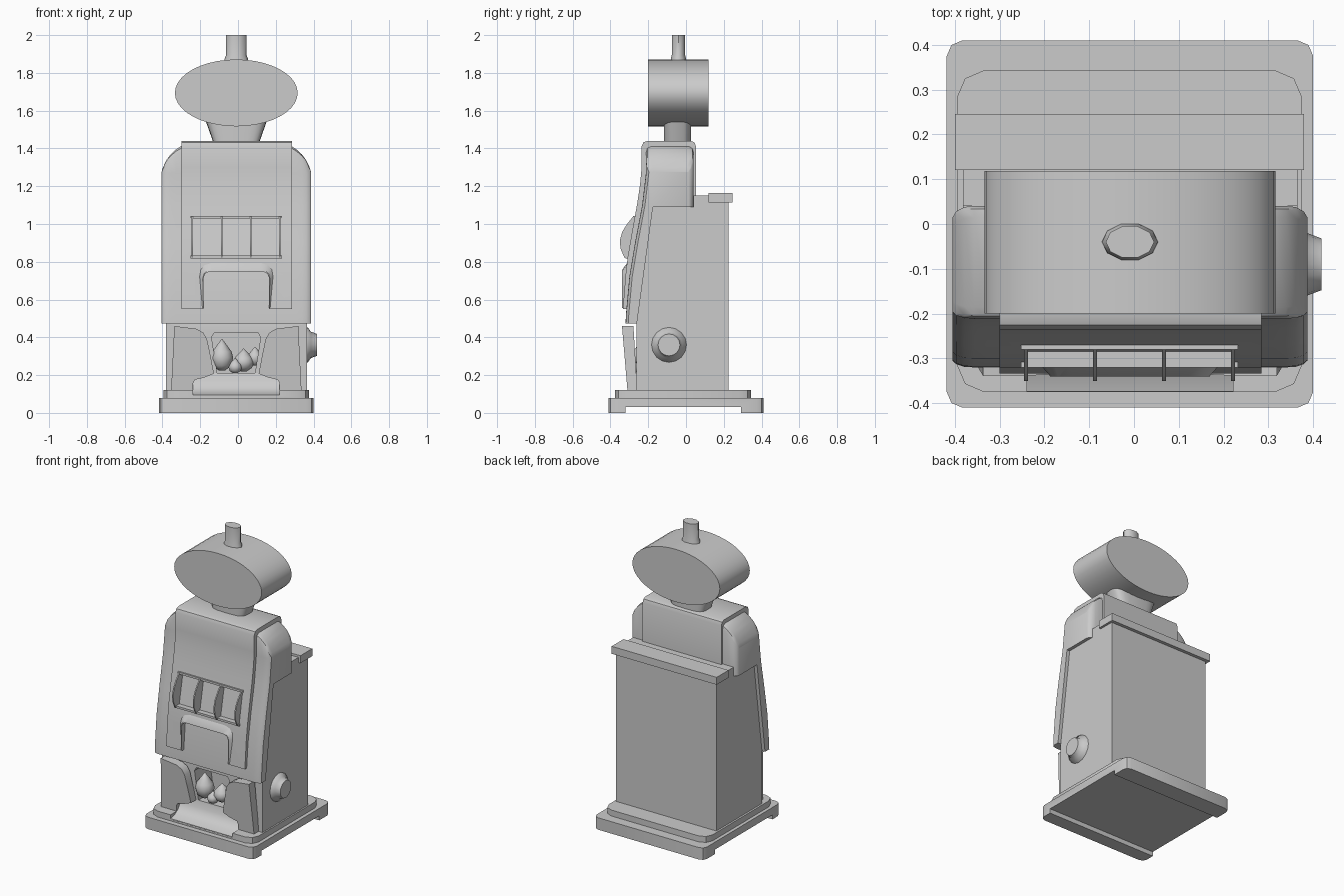
import bpy, bmesh, math
from mathutils import Vector

cube = bpy.data.objects.get("Cube")
if cube:
    bpy.data.objects.remove(cube, do_unlink=True)

grey = bpy.data.materials.new("light grey")
grey.use_nodes = True
grey.diffuse_color = (0.6, 0.6, 0.6, 1)
grey.node_tree.nodes["Principled BSDF"].inputs["Base Color"].default_value = (0.6, 0.6, 0.6, 1)
CX = -0.009  # middle of the cabinet


def place(axis, u, v, w):
    """Point from two profile coordinates and a distance along the axis."""
    return {"x": Vector((w, u, v)), "y": Vector((u, w, v)), "z": Vector((u, v, w))}[axis]


def smooth(ob, angle=35):
    bpy.ops.object.select_all(action="DESELECT")
    ob.select_set(True)
    bpy.context.view_layer.objects.active = ob
    bpy.ops.object.shade_smooth_by_angle(angle=math.radians(angle))


def skin(name, rings, angle=35):
    """Closed solid through matching rings of points."""
    bm = bmesh.new()
    loops = [[bm.verts.new(p) for p in ring] for ring in rings]
    n = len(loops[0])
    for a, b in zip(loops, loops[1:]):
        for i in range(n):
            j = (i + 1) % n
            bm.faces.new((a[i], a[j], b[j], b[i]))
    bm.faces.new(loops[0])
    bm.faces.new(loops[-1])
    bmesh.ops.recalc_face_normals(bm, faces=bm.faces)
    mesh = bpy.data.meshes.new(name)
    bm.to_mesh(mesh)
    bm.free()
    ob = bpy.data.objects.new(name, mesh)
    bpy.context.collection.objects.link(ob)
    mesh.materials.append(grey)
    smooth(ob, angle)
    return ob


def prism(name, axis, pts, a, b):
    return skin(name, [[place(axis, u, v, w) for u, v in pts] for w in (a, b)])


def mirrored(half):
    """Full outline from its left half."""
    return [(CX + x, z) for x, z in half] + [(CX - x, z) for x, z in reversed(half)]


def box(name, x, y, z):
    return prism(name, "z", [(x[0], y[0]), (x[1], y[0]), (x[1], y[1]), (x[0], y[1])], *z)


def loft(name, axis, centre, rings, n=24, power=1, angle=35):
    """Oval rings (distance, radius, radius); power below 1 squares them off."""
    def curve(t):
        return math.copysign(abs(t) ** power, t)
    steps = [2 * math.pi * i / n for i in range(n)]
    return skin(name, [[place(axis, centre[0] + ru * curve(math.cos(t)),
                              centre[1] + rv * curve(math.sin(t)), w) for t in steps]
                       for w, ru, rv in rings], angle)


def plate(name, x, y, z, c):
    """Slab with rounded vertical corners."""
    pts = []
    for px, py, sx, sy in ((x[1], y[1], 1, 1), (x[0], y[1], -1, 1), (x[0], y[0], -1, -1), (x[1], y[0], 1, -1)):
        corner = [(px, py - sy * c), (px - sx * c * 0.3, py - sy * c * 0.3), (px - sx * c, py)]
        pts += corner if sx * sy > 0 else corner[::-1]
    return prism(name, "z", pts, *z)


def cut(cutter, *parts):
    """Subtract the cutter from each part, then throw the cutter away."""
    for ob in parts:
        bpy.context.view_layer.objects.active = ob
        mod = ob.modifiers.new("cut", "BOOLEAN")
        mod.object, mod.operation, mod.solver = cutter, "DIFFERENCE", "EXACT"
        bpy.ops.object.modifier_apply(modifier=mod.name)
        smooth(ob)
    bpy.data.objects.remove(cutter, do_unlink=True)


# Base slab with front and back feet, and the plinth on it
base = plate("base", (-0.418, 0.40), (-0.41, 0.41), (0, 0.08), 0.035)
cut(box("channel", (-1, 1), (-0.32, 0.29), (-0.1, 0.03)), base)
plinth = plate("plinth", (-0.395, 0.375), (-0.375, 0.343), (0.08, 0.12), 0.06)

# Cabinet body with payout opening
body = prism("cabinet_body", "x", [(0.224, 0.12), (0.224, 1.15), (0.04, 1.15), (0.04, 1.09),
             (-0.175, 1.09), (-0.262, 0.475), (-0.262, 0.12)], -0.382, 0.365)
cut(prism("hole", "y", [(-0.11, 0.21), (0.09, 0.21), (0.12, 0.40), (0.105, 0.425),
          (-0.125, 0.425), (-0.14, 0.40)], -0.5, -0.1), body)
box("back_lip", (-0.40, 0.38), (0.12, 0.246), (1.115, 1.165))

# Upper housing: the side profile repeated across the width, sinking at the rounded shoulders
back = [(0.04, 1.09), (0.04, 1.385), (0.034, 1.408), (0.015, 1.42)]
front = [(-0.185, 1.42), (-0.205, 1.408), (-0.211, 1.385), (-0.212, 1.27), (-0.232, 1.10),
         (-0.27, 0.90), (-0.30, 0.72), (-0.318, 0.52), (-0.32, 0.473)]
under = [(-0.26, 0.473), (-0.175, 1.09)]
shoulder = [(0.396, 1.275, 0.025), (0.388, 1.3, 0.012), (0.37, 1.338, 0.002), (0.348, 1.368, 0),
            (0.32, 1.394, 0), (0.288, 1.415, 0)]
rings = []
for s, stations in ((-1, shoulder), (1, shoulder[::-1])):
    for x, top, inset in stations:
        ring = [(y - inset, z) for y, z in back] + [(y + inset * 0.6, z) for y, z in front] + under
        rings.append([Vector((CX + s * x, y, z if z < 1.27 else 1.27 + (z - 1.27) * (top - 1.27) / 0.15))
                      for y, z in ring])
housing = skin("upper_housing", rings)

# Raised centre panel running over the top
panel = prism("centre_panel", "x", [(0.053, 1.10), (0.053, 1.41), (0.045, 1.432), (0.025, 1.44),
              (-0.205, 1.44), (-0.226, 1.432), (-0.235, 1.41), (-0.235, 1.30), (-0.243, 1.21),
              (-0.258, 1.11), (-0.287, 0.95), (-0.308, 0.83), (-0.32, 0.73), (-0.334, 0.55),
              (-0.22, 0.55), (-0.1, 1.10)], -0.30, 0.285)

# Flared lip around the notch at the panel's bottom
lip_outer = [(0.20, 0.555), (0.205, 0.73), (0.195, 0.765), (0.17, 0.79), (0.13, 0.80)]
lip_inner = [(0.174, 0.555), (0.178, 0.71), (0.172, 0.735), (0.16, 0.748), (0.13, 0.754)]
lip = skin("notch_lip", [[Vector((x, y, z)) for x, z in mirrored(half)]
                         for half, y in ((lip_outer, -0.308), (lip_inner, -0.34))])
notch = [(0.173, 0.5), (0.173, 0.715), (0.165, 0.737), (0.145, 0.747)]
cut(prism("notch", "y", mirrored(notch), -0.5, -0.2), panel, lip)

# Window with a leaning back and curved dividers between the reels
cut(prism("window", "x", [(-0.5, 0.83), (-0.5, 1.03), (-0.245, 1.03), (-0.285, 0.83)], -0.245, 0.225),
    panel, housing)
arc = [(-0.23, 1.04), (-0.28, 1.04), (-0.312, 1.0), (-0.337, 0.96), (-0.35, 0.915),
       (-0.347, 0.87), (-0.325, 0.82), (-0.23, 0.82)]
for i in range(4):
    x = -0.241 + 0.154 * i
    prism(f"reel_divider_{i + 1}", "x", arc, x - 0.004, x + 0.004)
box("window_top_rim", (-0.252, 0.232), (-0.28, -0.24), (1.028, 1.042))
box("window_bottom_rim", (-0.252, 0.232), (-0.32, -0.27), (0.818, 0.832))

# Leaning lower front covers either side of the payout
cover = [(0.345, 0.12), (0.328, 0.46), (0.21, 0.445), (0.175, 0.425), (0.155, 0.39),
         (0.14, 0.32), (0.115, 0.19), (0.115, 0.12)]
covers = [skin(f"{name}_lower_cover",
               [[Vector((CX + s * x, y - k * (z - 0.12), z)) for x, z in cover]
                for y, k in ((-0.31, 0.085), (-0.258, 0.06))])
          for name, s in (("left", 1), ("right", -1))]

# Payout tray sunk into the covers and plinth, with a curved ramp as its floor
tray = [(0.23, 0.09), (0.23, 0.155), (0.22, 0.175), (0.17, 0.187), (0.10, 0.215)]
cut(prism("tray_recess", "y", mirrored(tray), -0.5, -0.2625), plinth, *covers)
ramp = [(-0.262, 0.21), (-0.272, 0.165), (-0.292, 0.13), (-0.325, 0.108), (-0.374, 0.095),
        (-0.374, 0.085), (-0.25, 0.085)]
prism("payout_ramp", "x", ramp, CX - 0.23, CX + 0.23)

# Pointed payout pieces heaped in the opening
for i, (x, y, z, r, h) in enumerate(((-0.085, -0.23, 0.225, 0.06, 0.165), (0.03, -0.21, 0.22, 0.055, 0.12),
                                     (0.09, -0.20, 0.25, 0.04, 0.10), (-0.015, -0.245, 0.21, 0.036, 0.08))):
    drop = [(0, 0.3), (0.15, 0.8), (0.4, 1), (0.6, 0.85), (0.8, 0.45), (1, 0.04)]
    loft(f"payout_piece_{i + 1}", "z", (x, y), [(z + t * h, k * r, k * r) for t, k in drop], 12, angle=60)

# Side button
loft("side_button", "x", (-0.09, 0.36), [(0.355, 0.094, 0.094), (0.37, 0.092, 0.092),
     (0.386, 0.07, 0.07), (0.418, 0.058, 0.058)], 16, angle=60)

# Oval sign on its flared neck, with a stem on top
loft("sign_neck", "z", (CX, -0.045), [(1.43, 0.121, 0.072), (1.56, 0.167, 0.072)], 24, 0.55)
loft("oval_sign", "y", (CX, 1.694), [(-0.20, 0.325, 0.177), (0.118, 0.325, 0.177)], 40)
loft("top_stem", "z", (CX, -0.04), [(1.85, 0.064, 0.043), (1.875, 0.062, 0.042), (1.895, 0.054, 0.037),
     (2.0, 0.054, 0.037)], 10, angle=50)
